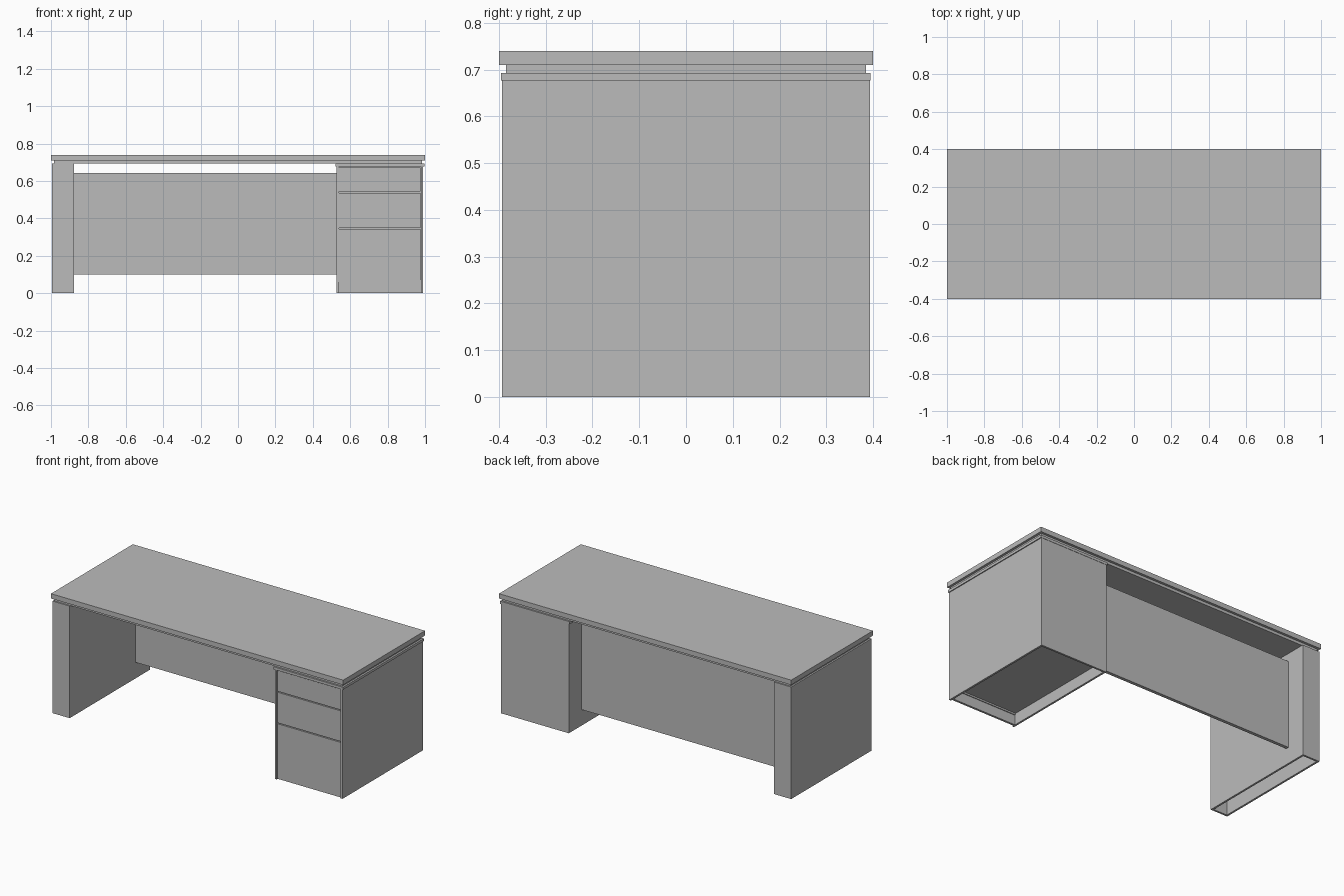
import bpy

cube = bpy.data.objects.get("Cube")
if cube:
    bpy.data.objects.remove(cube, do_unlink=True)

# One grey for the whole desk
GREY = (0.5, 0.5, 0.5, 1)
grey = bpy.data.materials.new("office grey")
grey.use_nodes = True
grey.diffuse_color = GREY
grey.node_tree.nodes["Principled BSDF"].inputs["Base Color"].default_value = GREY


def box(name, x, y, z):
    """Flat board between the given (low, high) ranges."""
    bpy.ops.mesh.primitive_cube_add(size=1, location=[sum(r) / 2 for r in (x, y, z)])
    ob = bpy.context.object
    ob.name = name
    ob.scale = [r[1] - r[0] for r in (x, y, z)]
    bpy.ops.object.transform_apply(location=False, rotation=False, scale=True)
    ob.data.materials.append(grey)
    return ob


T = 0.012        # board thickness
D = 0.393        # half depth of the supports
H = 0.69         # height of the supports

# Worktop on a recessed spacer board
box("worktop", (-1, 1), (-0.4, 0.4), (0.71, 0.74))
box("worktop_spacer", (-0.985, 0.985), (-0.385, 0.385), (0.693, 0.71))

# Hollow leg, open underneath
L0, L1 = -0.995, -0.877
box("leg_outer_side", (L0, L0 + T), (-D, D), (0, H))
box("leg_inner_side", (L1 - T, L1), (-D, D), (0, H))
for name, y in (("front", -D), ("back", D - T)):
    box("leg_" + name, (L0 + T, L1 - T), (y, y + T), (0, H))
box("leg_top", (L0, L1), (-D, D), (H - T, 0.693))

# Modesty panel between the supports
box("modesty_panel", (L1, 0.527), (0.25, 0.27), (0.1, 0.643))

# Drawer pedestal carcass with a raised floor
P0, P1 = 0.527, 0.99
box("pedestal_inner_side", (P0, P0 + T), (-D, D), (0, 0.677))
box("pedestal_outer_side", (P1 - T, P1), (-D, D), (0, 0.677))
box("pedestal_back", (P0 + T, P1 - T), (D - T, D), (0, 0.677))
box("pedestal_floor", (P0 + T, P1 - T), (-0.37, D - T), (0.07, 0.07 + T))
box("pedestal_cap", (0.52, 0.996), (-0.396, 0.395), (0.677, 0.693))
box("pedestal_plinth", (P0 + T, P1 - T), (-0.383, -0.37), (0, 0.07))
box("pedestal_face", (P0 + T, P1 - T), (-0.375, -0.365), (0.06, 0.677))

# Drawer fronts separated by narrow gaps
levels = (0.059, 0.348, 0.543, 0.677)
for name, low, high in zip(("bottom", "middle", "top"), levels, levels[1:]):
    box(name + "_drawer", (P0 + T + 0.002, P1 - T - 0.002), (-0.386, -0.37),
        (low, high - 0.006))
